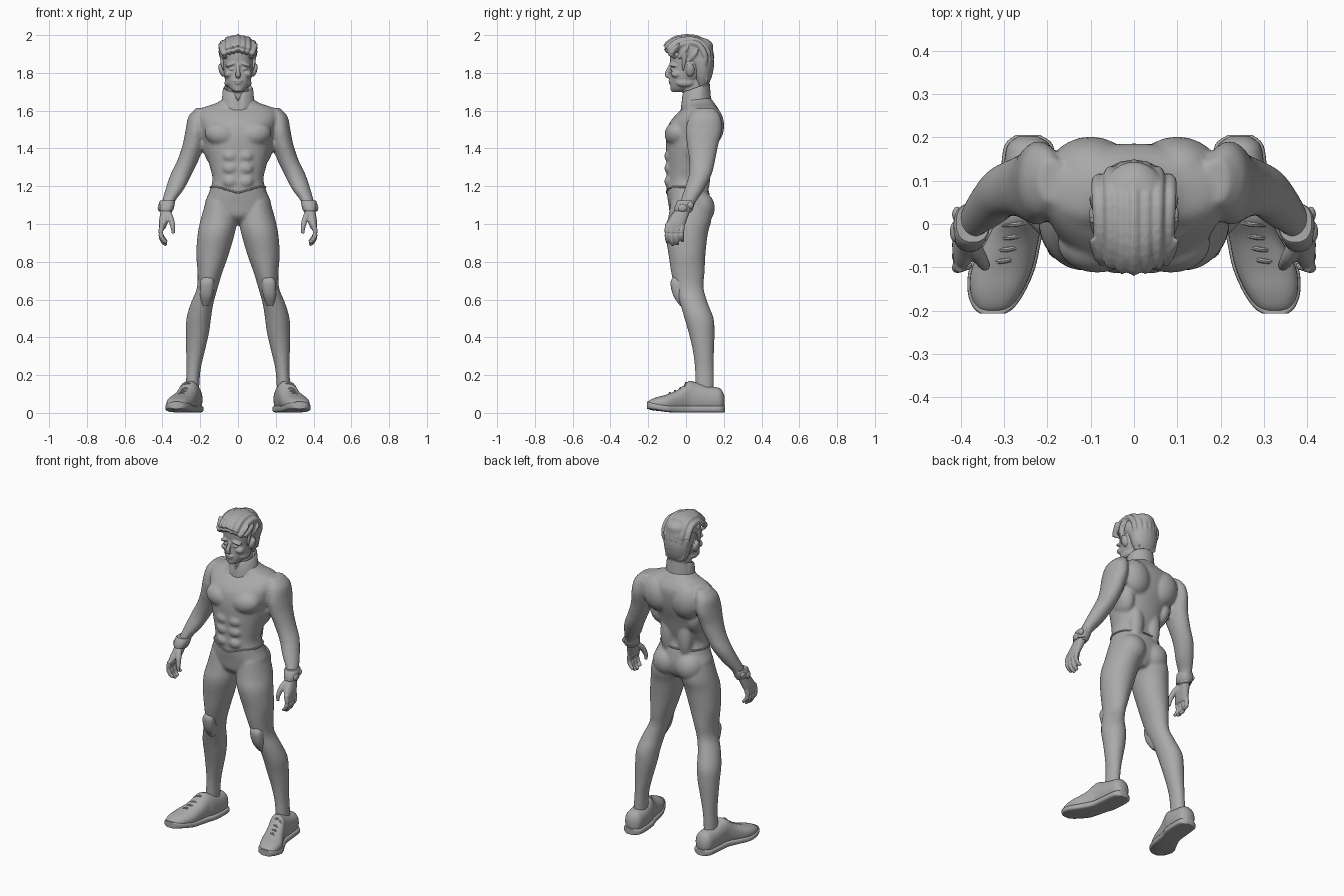
import bpy, bmesh, math
from mathutils import Vector, Matrix

grey = bpy.data.materials.new("suit_grey")
grey.diffuse_color = (0.4, 0.4, 0.4, 1)


def spline(rows, sub):
    """Catmull-Rom samples through rows of equal length."""
    out = []
    for i in range(len(rows) - 1):
        p = [rows[max(i - 1, 0)], rows[i], rows[i + 1], rows[min(i + 2, len(rows) - 1)]]
        for k in range(sub):
            t = k / sub
            out.append([0.5 * (2 * b + (c - a) * t + (2 * a - 5 * b + 4 * c - d) * t * t
                               + (3 * b - a - 3 * c + d) * t ** 3) for a, b, c, d in zip(*p)])
    return out + [list(rows[-1])]


def skin(bm, rings, cap=True):
    rings = [[bm.verts.new(v) for v in r] for r in rings]
    n = len(rings[0])
    for r, s in zip(rings, rings[1:]):
        for i in range(n):
            bm.faces.new((r[i], r[(i + 1) % n], s[(i + 1) % n], s[i]))
    if cap:
        bm.faces.new(rings[0])
        bm.faces.new(rings[-1])


def oval(t, p):
    c, s = math.cos(t), math.sin(t)
    return math.copysign(abs(c) ** (2 / p), c), math.copysign(abs(s) ** (2 / p), s)


def loft(bm, rows, axis='z', p=2.0, n=32, sub=4):
    """Rows are x, y, z, half width, half depth (or half height along y)."""
    rings = []
    for x, y, z, a, b in spline(rows, sub):
        a, b = max(a, .002), max(b, .002)
        o = [oval(2 * math.pi * i / n, p) for i in range(n)]
        rings.append([(x + a * c, y + b * s, z) if axis == 'z' else (x + a * c, y, z + b * s) for c, s in o])
    skin(bm, rings)


def tube(bm, rows, n=12, sub=4):
    """Rows are x, y, z, radius along a path."""
    pts = spline(rows, sub)
    rings = []
    for i, q in enumerate(pts):
        d = Vector(pts[min(i + 1, len(pts) - 1)][:3]) - Vector(pts[max(i - 1, 0)][:3])
        m = d.to_track_quat('Z', 'X').to_matrix()
        rings.append([Vector(q[:3]) + m @ Vector((math.cos(2 * math.pi * k / n), math.sin(2 * math.pi * k / n), 0)) * q[3]
                      for k in range(n)])
    skin(bm, rings)


def blob(bm, loc, size, tilt=0):
    m = Matrix.Translation(loc) @ Matrix.Rotation(tilt, 4, 'Y') @ Matrix.Diagonal((*size, 1))
    bmesh.ops.create_uvsphere(bm, u_segments=24, v_segments=14, radius=1, matrix=m)


def mirror(bm):
    g = bmesh.ops.duplicate(bm, geom=bm.verts[:] + bm.edges[:] + bm.faces[:])
    for v in g['geom']:
        if isinstance(v, bmesh.types.BMVert):
            v.co.x *= -1


def finish(name, bm, voxel=0, smooth=3):
    bmesh.ops.recalc_face_normals(bm, faces=bm.faces[:])
    me = bpy.data.meshes.new(name)
    bm.to_mesh(me)
    bm.free()
    me.materials.append(grey)
    me.polygons.foreach_set("use_smooth", [True] * len(me.polygons))
    me.set_sharp_from_angle(angle=math.radians(40))
    ob = bpy.data.objects.new(name, me)
    bpy.context.collection.objects.link(ob)
    if voxel:
        r = ob.modifiers.new("fuse", 'REMESH')
        r.mode, r.voxel_size, r.use_smooth_shade = 'VOXEL', voxel, True
        s = ob.modifiers.new("soften", 'SMOOTH')
        s.factor, s.iterations = 0.5, smooth
    return ob


# Body: legs, arms and muscles on one side, mirrored, then the torso
bm = bmesh.new()
loft(bm, [(.1, .02, 1.12, .07, .1), (.1, .02, 1.03, .096, .115), (.115, .004, .95, .098, .112),
          (.135, .005, .84, .086, .098), (.149, .01, .74, .065, .088), (.163, .018, .66, .055, .075),
          (.19, .042, .58, .06, .074), (.208, .069, .5, .065, .077), (.215, .083, .42, .061, .068),
          (.225, .092, .33, .05, .056), (.234, .097, .24, .038, .05), (.24, .098, .16, .036, .05),
          (.243, .098, .08, .036, .05)])
loft(bm, [(.19, .1, 1.615, .03, .05), (.212, .1, 1.57, .05, .082), (.222, .095, 1.5, .055, .096),
          (.236, .088, 1.42, .057, .083), (.264, .086, 1.34, .056, .069), (.302, .075, 1.26, .056, .06),
          (.337, .042, 1.18, .048, .052), (.367, .012, 1.12, .034, .042), (.378, -.012, 1.06, .03, .04)])
blob(bm, (.085, -.045, 1.475), (.092, .068, .068), -.2)     # chest
blob(bm, (.1, .125, 1.52), (.095, .077, .11), .2)           # shoulder blade
blob(bm, (.078, .068, 1.085), (.085, .085, .09))            # buttock
blob(bm, (.06, .09, 1.27), (.045, .04, .13))                # lower back
blob(bm, (.13, .05, 1.4), (.055, .09, .1), .2)              # side of the ribs
for z in (1.36, 1.295, 1.225):
    blob(bm, (.04, -.085, z), (.042, .03, .033))            # belly muscles
mirror(bm)
torso = [(0, .03, 1.0, .04, .06), (0, .02, 1.04, .12, .1), (0, .02, 1.1, .175, .112),
         (0, .01, 1.17, .152, .112), (0, .002, 1.235, .135, .105), (0, .01, 1.3, .148, .113),
         (0, .02, 1.38, .168, .125), (0, .033, 1.46, .185, .138), (0, .047, 1.53, .2, .137),
         (0, .066, 1.58, .208, .118), (0, .076, 1.615, .185, .092), (0, .07, 1.64, .115, .08),
         (0, .06, 1.67, .07, .07)]
loft(bm, torso, p=2.2, n=48)
finish("body", bm, .009)

# Shirt hem dipping to a point at the front
bm = bmesh.new()
fine = spline(torso, 6)
hem = []
for i in range(49):
    c, s = oval(2 * math.pi * i / 48 + .001, 2.2)
    z = 1.195 - .03 * max(0, 1 - abs(c) / .7) * (s < 0)
    r = min(fine, key=lambda q: abs(q[2] - z))
    hem.append((r[3] * c, r[1] + r[4] * s, z, .005))
tube(bm, hem, n=8, sub=1)
finish("shirt_hem", bm)

# Standing collar, higher at the back and notched at the front
bm = bmesh.new()
rings = []
for r, z in ((.088, 1.625), (.08, 1.715), (.074, 1.722), (.066, 1.712), (.066, 1.63)):
    ring = []
    for i in range(48):
        t = 2 * math.pi * i / 48
        x, y = r * math.cos(t), r * .92 * math.sin(t)
        notch = max(0, .025 - abs(x)) * 1.6 if y < 0 and z > 1.7 else 0
        ring.append((x, .052 + y, z + .36 * y - notch))
    rings.append(ring)
skin(bm, rings, cap=False)
finish("collar", bm)

# Knee pads
bm = bmesh.new()
loft(bm, [(.172, .0, .565, .018, .03), (.167, -.022, .62, .034, .045), (.163, -.034, .69, .038, .048),
          (.157, -.022, .725, .026, .042)], p=3, n=24)
mirror(bm)
finish("knee_pads", bm)

# Hands with curled fingers and thumb
bm = bmesh.new()
loft(bm, [(.375, -.003, 1.11, .028, .036), (.384, -.025, 1.06, .027, .043), (.395, -.05, 1.01, .024, .05),
          (.402, -.06, .975, .017, .046)], p=2.4)
for i, drop in enumerate((.0, .012, .008, -.008)):
    y = -.098 + i * .026
    tube(bm, [(.4, y, 1.0, .014), (.409, y - .003, .955, .0135), (.4, y - .002, .922 - drop, .012),
              (.378, y + .002, .9 - drop, .009)])
tube(bm, [(.378, -.035, 1.07, .018), (.357, -.075, 1.03, .017), (.345, -.095, .985, .013), (.343, -.097, .95, .009)])
mirror(bm)
finish("hands", bm, .005, 2)

# Wrist cuffs with a small clasp
bm = bmesh.new()
loft(bm, [(.372, .004, 1.125, .034, .042), (.374, .0, 1.12, .041, .048), (.38, -.014, 1.075, .038, .05),
          (.381, -.016, 1.07, .03, .043)], p=2.4, sub=2)
blob(bm, (.414, -.018, 1.085), (.011, .024, .02))
blob(bm, (.408, .022, 1.1), (.012, .018, .018))
mirror(bm)
finish("wrist_cuffs", bm)

# Shoes: upper, sole and laces
upper = [(.245, .203, .06, .022, .03), (.243, .18, .068, .05, .062), (.245, .12, .072, .057, .07),
         (.252, .05, .082, .057, .08), (.262, .015, .085, .054, .083), (.28, -.035, .065, .06, .062),
         (.304, -.1, .052, .07, .046), (.318, -.155, .047, .06, .036), (.324, -.19, .042, .042, .026),
         (.326, -.204, .04, .024, .014)]
bm = bmesh.new()
loft(bm, upper, 'y', 2.3)
mirror(bm)
finish("shoe_uppers", bm)
bm = bmesh.new()
loft(bm, [(x, y * 1.012, .02 + .02 * max(0, -y - .08) / .12, a + .006, .019) for x, y, z, a, b in upper], 'y', 4)
mirror(bm)
finish("shoe_soles", bm)
bm = bmesh.new()
for y, x, z in ((.0, .267, .158), (-.03, .279, .131), (-.058, .289, .116), (-.085, .299, .105)):
    tube(bm, [(x - .036, y + .01, z - .022, .006), (x, y, z, .006), (x + .036, y - .002, z - .022, .006)], n=8)
mirror(bm)
finish("shoe_laces", bm)

# Head: neck, skull, face features and ears
bm = bmesh.new()
blob(bm, (.036, -.068, 1.846), (.036, .022, .01), .3)       # brow
blob(bm, (.048, -.05, 1.795), (.026, .03, .02), .3)         # cheekbone
blob(bm, (.033, -.07, 1.82), (.016, .014, .008))            # eye
blob(bm, (.088, .022, 1.815), (.014, .024, .036), .25)      # ear
blob(bm, (.05, -.005, 1.75), (.02, .05, .025), -.5)         # jaw
mirror(bm)
loft(bm, [(0, .055, 1.6, .06, .062), (0, .045, 1.7, .056, .06), (0, .035, 1.79, .055, .06)])
loft(bm, [(0, -.042, 1.698, .022, .024), (0, -.03, 1.715, .042, .05), (0, -.014, 1.745, .06, .069),
          (0, .003, 1.78, .073, .085), (0, .02, 1.825, .08, .1), (0, .025, 1.87, .084, .11),
          (0, .025, 1.92, .082, .108), (0, .025, 1.96, .055, .08)], p=2.2)
tube(bm, [(0, -.078, 1.845, .009), (0, -.093, 1.815, .011), (0, -.1, 1.79, .014), (0, -.085, 1.778, .01)])
blob(bm, (0, -.082, 1.757), (.024, .012, .006))             # upper lip
blob(bm, (0, -.08, 1.745), (.019, .012, .006))              # lower lip
blob(bm, (0, -.062, 1.712), (.026, .02, .014))              # chin
finish("head", bm, .005, 2)

# Hair: cap, swept back locks and spiky fringe
bm = bmesh.new()
loft(bm, [(0, .085, 1.73, .05, .03), (0, .085, 1.78, .074, .052), (0, .078, 1.84, .087, .07),
          (0, .045, 1.89, .09, .1), (0, .02, 1.925, .092, .124), (0, .02, 1.955, .084, .12),
          (0, .015, 1.98, .055, .095), (0, .01, 1.988, .02, .05)])
for i in range(7):
    x = (i - 3) * .026
    h = 1.98 - 4.5 * x * x + (.003 if i % 2 else 0)
    f = -.106 + 5 * x * x
    tube(bm, [(x * .8, f + .02, h - .075, .006), (x, f, h - .045, .016), (x, f + .06, h, .016), (x * 1.05, .06, h, .016),
              (x * 1.05, .125 - 4 * x * x, h - .06, .016), (x * .9, .135 - 6 * x * x, 1.83, .013),
              (x * .7, .115, 1.75 - .01 * (i % 2), .004)])
for s in (-1, 1):
    for y, z in ((-.06, 1.935), (-.01, 1.92), (.04, 1.9)):
        tube(bm, [(s * .07, y - .03, z - .04, .012), (s * .086, y, z - .01, .013), (s * .103, y + .025, z + .025, .003)])
    tube(bm, [(s * .084, -.005, 1.9, .014), (s * .082, -.012, 1.85, .01), (s * .078, -.015, 1.81, .004)])  # sideburn
finish("hair", bm, .005, 1)
